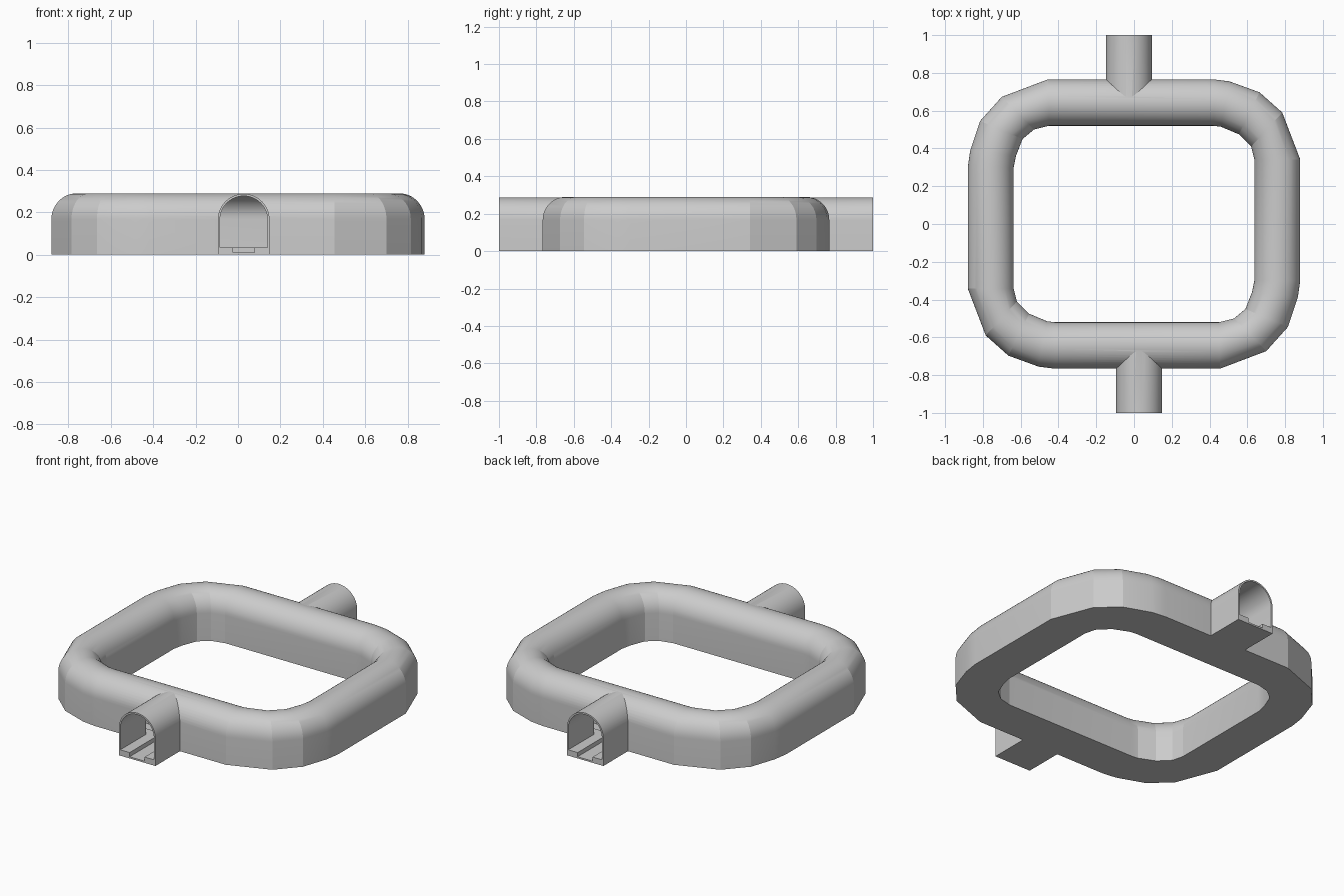
import bpy, bmesh, math

if "Cube" in bpy.data.objects:
    bpy.data.objects.remove(bpy.data.objects["Cube"])

SPRING = 0.168      # height where the vault starts
R_OUT, R_IN = 0.122, 0.112
FLOOR, GROOVE, GROOVE_HALF = 0.035, 0.010, 0.05


def arch(radius, n=24):
    return [(radius * math.cos(math.pi * i / n), SPRING + radius * math.sin(math.pi * i / n))
            for i in range(n + 1)]


# Cross-sections as (sideways offset, height)
outer_profile = arch(R_OUT) + [(-R_OUT, 0), (R_OUT, 0)]
inner_profile = arch(R_IN) + [(-R_IN, FLOOR), (-GROOVE_HALF, FLOOR), (-GROOVE_HALF, GROOVE),
                              (GROOVE_HALF, GROOVE), (GROOVE_HALF, FLOOR), (R_IN, FLOOR)]


def sweep(name, profile, stations, closed, z_drop=0.0):
    """Loft a profile through (left, right) wall point pairs."""
    bm = bmesh.new()
    rings = []
    for (lx, ly), (rx, ry) in stations:
        ring = []
        for u, z in profile:
            t = 0.5 + 0.5 * u / R_OUT
            zz = z - z_drop if z > SPRING else z
            ring.append(bm.verts.new((lx + (rx - lx) * t, ly + (ry - ly) * t, zz)))
        rings.append(ring)
    n, m = len(rings), len(profile)
    for i in range(n if closed else n - 1):
        a, b = rings[i], rings[(i + 1) % n]
        for j in range(m):
            k = (j + 1) % m
            bm.faces.new((a[j], a[k], b[k], b[j]))
    if not closed:
        bm.faces.new(rings[0])
        bm.faces.new(rings[-1][::-1])
    bmesh.ops.recalc_face_normals(bm, faces=bm.faces)
    mesh = bpy.data.meshes.new(name)
    bm.to_mesh(mesh)
    bm.free()
    obj = bpy.data.objects.new(name, mesh)
    bpy.context.collection.objects.link(obj)
    return obj


def combine(target, tool, operation):
    mod = target.modifiers.new(operation.lower(), 'BOOLEAN')
    mod.operation = operation
    mod.solver = 'EXACT'
    mod.object = tool
    bpy.context.view_layer.objects.active = target
    bpy.ops.object.modifier_apply(modifier=mod.name)
    bpy.data.objects.remove(tool, do_unlink=True)


# Right half of the loop as (inner wall, outer wall) pairs; the left half is it turned 180 degrees
half = [((0.42, 0.52), (0.42, 0.766)), ((0.46, 0.515), (0.505, 0.755)),
        ((0.555, 0.475), (0.665, 0.697)), ((0.62, 0.41), (0.785, 0.59)),
        ((0.637, 0.342), (0.88, 0.342)),
        ((0.637, -0.30), (0.88, -0.30)), ((0.625, -0.36), (0.867, -0.39)),
        ((0.59, -0.45), (0.815, -0.545)), ((0.53, -0.50), (0.70, -0.673)),
        ((0.45, -0.52), (0.455, -0.766))]


def turned(stations):
    return [tuple((-x, -y) for x, y in pair) for pair in stations]


loop = half + turned(half)


def stub(half_width, y_end, y_start=-0.645, cx=0.027):
    w = R_OUT
    return [((cx - w, y), (cx + w, y)) for y in (y_end, y_start)]


# Solid body: loop plus two entrances
tunnel = sweep("tunnel_loop", outer_profile, loop, True)
front = stub(R_OUT, -1.0)
combine(tunnel, sweep("front_entrance", outer_profile, front, False, 0.003), 'UNION')
combine(tunnel, sweep("back_entrance", outer_profile, turned(front), False, 0.003), 'UNION')

# Hollow passage with a grooved floor
bore = stub(R_IN, -1.05)
combine(tunnel, sweep("loop_bore", inner_profile, loop, True), 'DIFFERENCE')
combine(tunnel, sweep("front_bore", inner_profile, bore, False, 0.003), 'DIFFERENCE')
combine(tunnel, sweep("back_bore", inner_profile, turned(bore), False, 0.003), 'DIFFERENCE')

# Smooth vaults, faceted corners
bpy.ops.object.select_all(action='DESELECT')
tunnel.select_set(True)
bpy.context.view_layer.objects.active = tunnel
bpy.ops.object.shade_smooth_by_angle(angle=math.radians(14))
